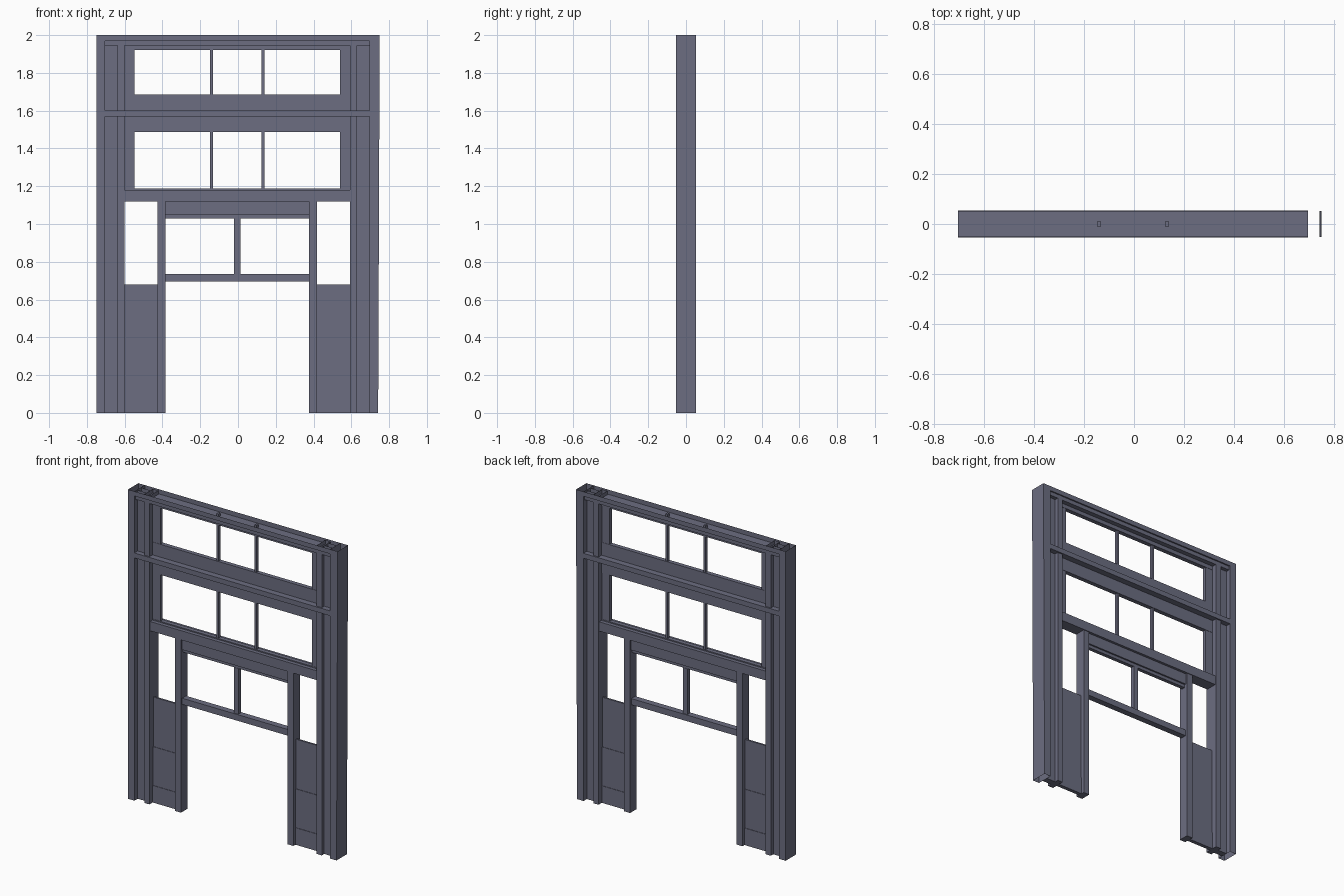
import bpy
import bmesh

old = bpy.data.objects.get("Cube")
if old:
    bpy.data.objects.remove(old, do_unlink=True)

# One slate paint for the whole joinery
paint = bpy.data.materials.new("slate_paint")
paint.use_nodes = True
colour = (0.15, 0.155, 0.22, 1)
paint.diffuse_color = colour
paint.node_tree.nodes["Principled BSDF"].inputs["Base Color"].default_value = colour

CX = -0.004     # centre line of the frame
DEPTH = 0.053   # half depth of the outer frame


def bar(name, x0, x1, z0, z1, half, open_faces=()):
    """Box centred on y = 0; open_faces lists the sides left off, such as '+z'."""
    bm = bmesh.new()
    bmesh.ops.create_cube(bm, size=1)
    drop = []
    for f in bm.faces:
        for i, axis in enumerate("xyz"):
            if abs(f.normal[i]) > 0.5:
                side = ("+" if f.normal[i] > 0 else "-") + axis
                if side in open_faces:
                    drop.append(f)
    bmesh.ops.delete(bm, geom=drop, context="FACES")
    for v in bm.verts:
        v.co.x = CX + (x0 if v.co.x < 0 else x1)
        v.co.y *= 2 * half
        v.co.z = z0 if v.co.z < 0 else z1
    mesh = bpy.data.meshes.new(name)
    bm.to_mesh(mesh)
    bm.free()
    mesh.materials.append(paint)
    ob = bpy.data.objects.new(name, mesh)
    bpy.context.collection.objects.link(ob)
    return ob


def pair(name, x0, x1, z0, z1, half, open_faces=()):
    """The same upright on both sides of the centre line."""
    right = bar("right_" + name, -x1, -x0, z0, z1, half, open_faces)
    left = bar("left_" + name, x0, x1, z0, z1, half, open_faces)
    return right, left


def rail(name, width, z0, z1, half, open_faces=()):
    return bar(name, -width, width, z0, z1, half, open_faces)


# Hollow outer jambs, the left one leaning out slightly at its top
jambs = pair("outer_jamb", 0.70, 0.746, 0, 2, DEPTH, ("+z", "-z"))
for v in jambs[1].data.vertices:
    if v.co.z > 1 and v.co.x > 0.72:
        v.co.x += 0.008

# Hollow header and its moulding
rail("header", 0.70, 1.97, 2.0, DEPTH, ("+z", "+x", "-x"))
rail("header_moulding", 0.70, 1.945, 1.97, 0.044)

# Recessed linings and projecting posts, which run up into the header
pair("lining", 0.635, 0.70, 0, 1.995, 0.02, ("+z",))
pair("post", 0.598, 0.635, 0, 1.995, 0.045, ("+z",))

# Transom bar across the posts
rail("transom_bar", 0.701, 1.57, 1.602, DEPTH + 0.001)

# Two window bands, each with a sash and two glazing bars
for name, low, sill, head, high in (("upper", 1.602, 1.685, 1.92, 1.945),
                                    ("lower", 1.18, 1.187, 1.488, 1.57)):
    rail(name + "_sash_bottom", 0.60, low, sill, 0.014)
    rail(name + "_sash_top", 0.60, head, high, 0.014)
    pair(name + "_sash_stile", 0.543, 0.598, sill, head, 0.012)
    pair(name + "_glazing_bar", 0.128, 0.144, sill, head, 0.01)

# Glazing bar ends that show inside the hollow header
pair("bar_end", 0.128, 0.144, 1.97, 1.99, 0.01)

# Rail between the lower windows and the shopfront
rail("shopfront_rail", 0.60, 1.12, 1.18, 0.038)

# Inner door stiles
pair("door_stile", 0.381, 0.423, 0, 1.12, 0.033)

# Side panels in three boards with shallow steps
for i, (z0, z1, half) in enumerate(((0, 0.11, 0.012), (0.11, 0.36, 0.009),
                                    (0.36, 0.68, 0.006))):
    pair("side_panel_%d" % (i + 1), 0.42, 0.60, z0, z1, half)

# Centre window above the opening
rail("centre_beam", 0.383, 1.05, 1.12, 0.022)
rail("centre_sash_top", 0.383, 1.03, 1.05, 0.012)
rail("centre_sill", 0.383, 0.695, 0.735, 0.02)
rail("centre_mullion", 0.016, 0.735, 1.03, 0.014)
